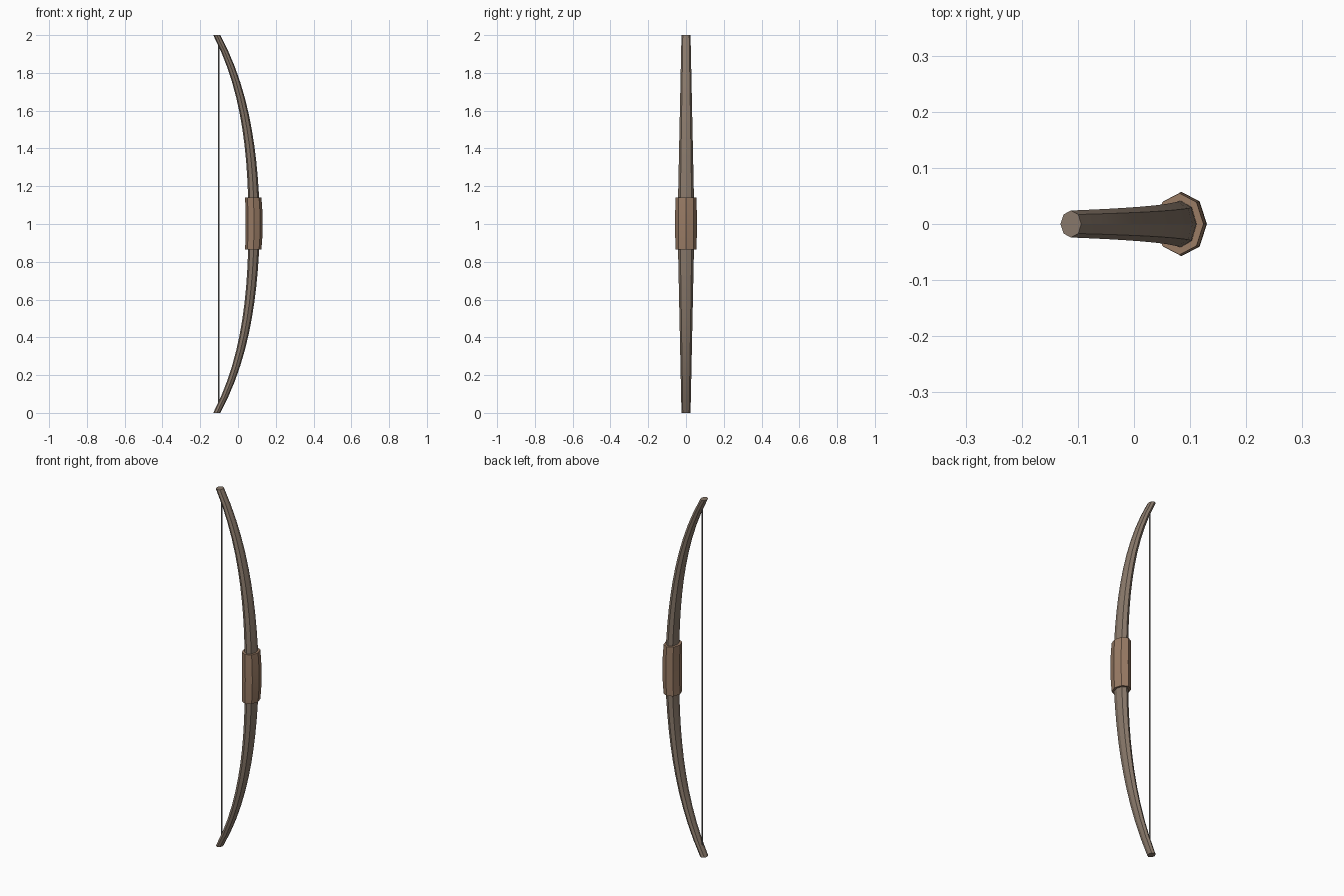
import bpy, bmesh, math

if "Cube" in bpy.data.objects:
    bpy.data.objects.remove(bpy.data.objects["Cube"])


def material(name, color):
    m = bpy.data.materials.new(name)
    m.diffuse_color = (*color, 1)
    m.use_nodes = True
    m.node_tree.nodes["Principled BSDF"].inputs["Base Color"].default_value = m.diffuse_color
    return m


def loft(name, rings, sides, mat):
    """Skin horizontal elliptical rings given as (x, z, rx, ry)."""
    bm = bmesh.new()
    loops = []
    for x, z, rx, ry in rings:
        loops.append([bm.verts.new((x + rx * math.cos(a), ry * math.sin(a), z))
                      for a in (2 * math.pi * i / sides for i in range(sides))])
    for lo, hi in zip(loops, loops[1:]):
        for i in range(sides):
            j = (i + 1) % sides
            bm.faces.new((lo[i], lo[j], hi[j], hi[i]))
    bm.faces.new(loops[0][::-1])
    bm.faces.new(loops[-1])
    mesh = bpy.data.meshes.new(name)
    bm.to_mesh(mesh)
    bm.free()
    mesh.materials.append(mat)
    ob = bpy.data.objects.new(name, mesh)
    bpy.context.collection.objects.link(ob)
    bpy.ops.object.select_all(action='DESELECT')
    ob.select_set(True)
    bpy.context.view_layer.objects.active = ob
    bpy.ops.object.shade_smooth_by_angle(angle=math.radians(25))
    return ob


def bend(t):
    """Centre line of the bow, t = -1 at the bottom tip, 1 at the top."""
    return 0.085 - 0.13 * t ** 2 - 0.0675 * t ** 4


wood = material("wood", (0.25, 0.19, 0.145))
leather = material("leather", (0.32, 0.2, 0.13))
cord = material("cord", (0.2, 0.19, 0.18))

# Bow stave: tapered octagon along the bend
steps = 24
stave = []
for i in range(steps + 1):
    t = 2 * i / steps - 1
    k = abs(t)
    stave.append((bend(t), 1 + t, 0.031 - 0.0125 * k, 0.045 - 0.021 * k))
loft("stave", stave, 8, wood)

# Grip wrapped around the middle
loft("grip", [(0.081, 0.865, 0.043, 0.055), (0.084, 0.93, 0.045, 0.057),
              (0.085, 1.0, 0.045, 0.057), (0.084, 1.07, 0.045, 0.057),
              (0.081, 1.14, 0.043, 0.055)], 8, leather)

# Bowstring between the tips
loft("bowstring", [(-0.101, 0.035, 0.004, 0.004), (-0.101, 1.965, 0.004, 0.004)], 6, cord)
